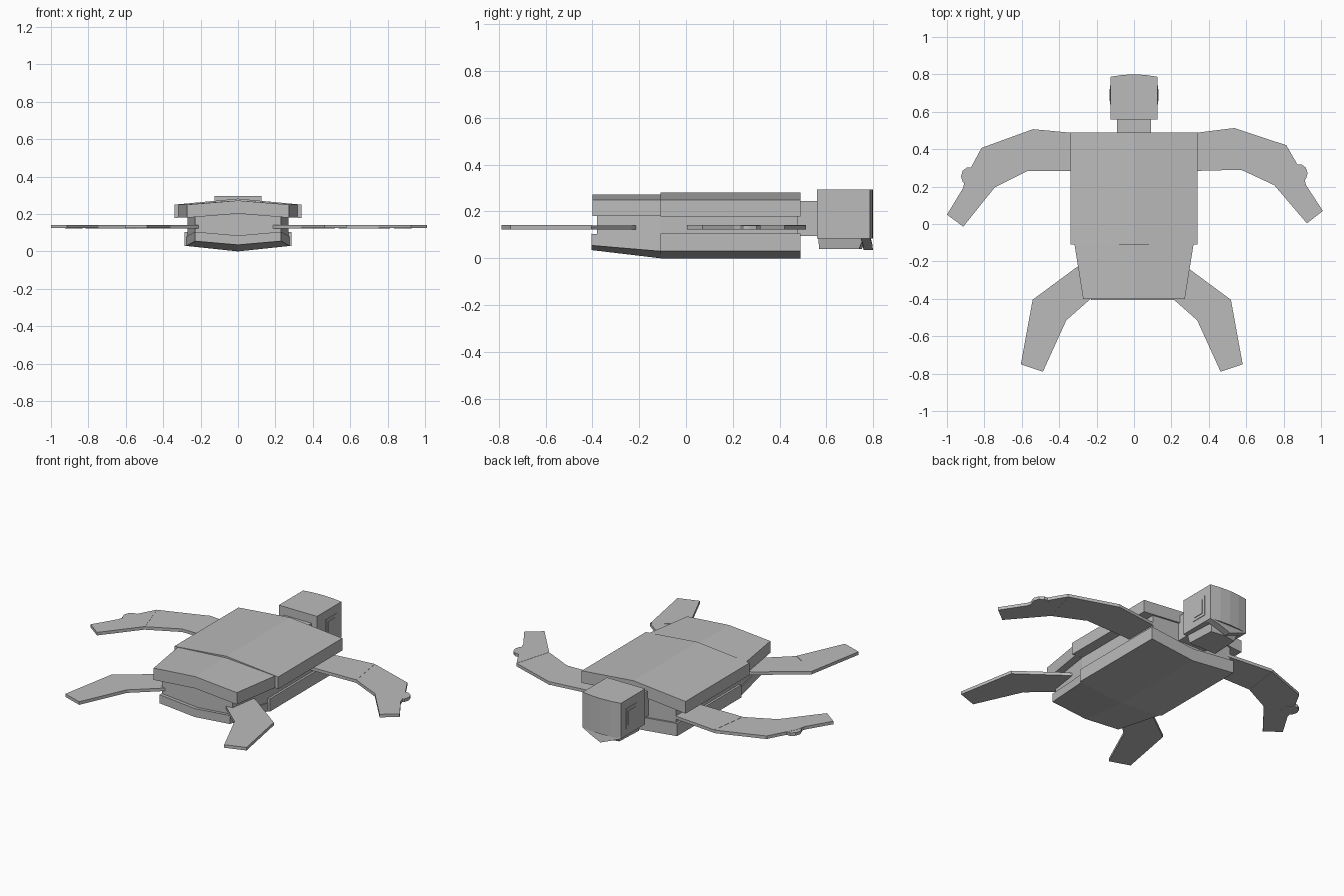
import bpy, bmesh, math
from mathutils import Matrix, Vector

if "Cube" in bpy.data.objects:
    bpy.data.objects.remove(bpy.data.objects["Cube"])

GREY = bpy.data.materials.new("plain_grey")
GREY.use_nodes = True
TONE = (0.5, 0.5, 0.5, 1)
GREY.diffuse_color = TONE
GREY.node_tree.nodes["Principled BSDF"].inputs["Base Color"].default_value = TONE


def finish(name, bm):
    bmesh.ops.recalc_face_normals(bm, faces=bm.faces)
    mesh = bpy.data.meshes.new(name)
    bm.to_mesh(mesh)
    bm.free()
    mesh.materials.append(GREY)
    obj = bpy.data.objects.new(name, mesh)
    bpy.context.collection.objects.link(obj)
    return obj


def loft(name, rings):
    """Closed solid through matching rings of points."""
    bm = bmesh.new()
    loops = [[bm.verts.new(p) for p in ring] for ring in rings]
    for a, b in zip(loops, loops[1:]):
        for i in range(len(a)):
            j = (i + 1) % len(a)
            bm.faces.new((a[i], a[j], b[j], b[i]))
    bm.faces.new(loops[0])
    bm.faces.new(loops[-1])
    return finish(name, bm)


def box(name, x, y, z):
    return loft(name, [[(a, y[0], h) for a, h in ((x[0], z[0]), (x[1], z[0]), (x[1], z[1]), (x[0], z[1]))],
                       [(a, y[1], h) for a, h in ((x[0], z[0]), (x[1], z[0]), (x[1], z[1]), (x[0], z[1]))]])


def ridge(y, half, edge, thick, rise):
    """Cross-section of a slab bent along the middle."""
    return [(-half, y, edge), (0, y, edge + rise), (half, y, edge),
            (half, y, edge + thick), (0, y, edge + thick + rise), (-half, y, edge + thick)]


def plate(name, outline, z, thick, matrix):
    pts = [matrix @ Vector((x, y, 0)) for x, y in outline]
    return loft(name, [[(p.x, p.y, h) for p in pts] for h in (z, z + thick)])


# Upper shell
loft("upper_shell_front", [ridge(y, 0.34, 0.178, 0.072, 0.032) for y in (-0.11, 0.49)])
loft("upper_shell_rear", [ridge(-0.40, 0.272, 0.18, 0.07, 0.022), ridge(-0.11, 0.318, 0.18, 0.07, 0.022)])

# Belly shell, its rear part rising
loft("belly_shell_front", [ridge(y, 0.285, 0.03, 0.075, -0.03) for y in (-0.11, 0.49)])
loft("belly_shell_rear", [ridge(-0.405, 0.23, 0.055, 0.05, -0.02), ridge(-0.11, 0.275, 0.03, 0.05, -0.03)])

# Body between the shells
loft("body", [[(-w, y, 0.07), (w, y, 0.07), (w, y, 0.19), (0, y, 0.21), (-w, y, 0.19)]
              for y, w in ((-0.38, 0.23), (-0.11, 0.27), (0.48, 0.27))])

# Neck, and head with a bowed face
box("neck", (-0.09, 0.09), (0.42, 0.57), (0.095, 0.245))
face_arc = [(0.125 * t, 0.80 - 0.013 * t * t) for t in (1, 0.5, 0, -0.5, -1)]
plan = [(-0.125, 0.56), (0.125, 0.56)] + face_arc
loft("head", [[(x, y, z) for x, y in plan] for z in (0.085, 0.295)])

# Beak hanging to a point, and lower jaw
beak_row = [(x, y, 0.085 - 0.05 * (1 - abs(x) / 0.125)) for x, y in face_arc]
beak_front = beak_row + [(-0.125, 0.787, 0.1), (0.125, 0.787, 0.1)]
loft("beak", [[(x, y - d, z) for x, y, z in beak_front] for d in (0, 0.04)])
loft("jaw", [[(-w, a, z), (w, a, z), (w * 0.9, b, z), (0, b + 0.012, z), (-w * 0.9, b, z)]
             for z, w, a, b in ((0.04, 0.09, 0.57, 0.74), (0.09, 0.1, 0.565, 0.76))])

# Eyes: a frame plate with a smaller plate on it
for side, label in ((1, "left"), (-1, "right")):
    for part, reach, inset in (("eye_rim", 0.128, 0), ("eye", 0.131, 0.017)):
        box(f"{label}_{part}", sorted((side * 0.122, side * reach)),
            (0.64 + inset, 0.74 - inset), (0.125 + inset, 0.245 - inset))

# Flippers, drawn for the left side
arm_parts = {
    "upper_arm": [(0.2, 0.285), (0.57, 0.283), (0.54, 0.507), (0.2, 0.475)],
    "forearm": [(0.57, 0.283), (0.745, 0.195), (0.815, 0.407), (0.54, 0.507)],
    "hand": [(0.745, 0.195), (0.913, -0.014), (1.0, 0.05), (0.915, 0.19), (0.9, 0.25), (0.815, 0.407)],
    "claw": [(0.878 + 0.047 * math.cos(t * math.pi / 5), 0.255 + 0.05 * math.sin(t * math.pi / 5))
             for t in range(10)],
}
leg_parts = {
    "thigh": [(0.2, -0.17), (0.3, -0.235), (0.53, -0.405), (0.35, -0.515), (0.22, -0.4), (0.15, -0.33)],
    "foot": [(0.53, -0.405), (0.593, -0.75), (0.475, -0.79), (0.35, -0.515)],
}
mirror = Matrix.Scale(-1, 4, (1, 0, 0))
shoulder = Matrix.Translation((0.34, 0.38, 0))
swing = shoulder @ Matrix.Rotation(0.03, 4, "Z") @ shoulder.inverted()
for label, arm_place, leg_place in (
        ("left", swing, Matrix.Translation((-0.012, 0, 0))),
        ("right", mirror, mirror @ Matrix.Translation((0.012, 0, 0)))):
    for i, (part, outline) in enumerate(arm_parts.items()):
        plate(f"{label}_{part}", outline, 0.124 - 0.001 * (i % 2), 0.018, arm_place)
    for i, (part, outline) in enumerate(leg_parts.items()):
        plate(f"{label}_{part}", outline, 0.123 + 0.001 * i, 0.018, leg_place)
